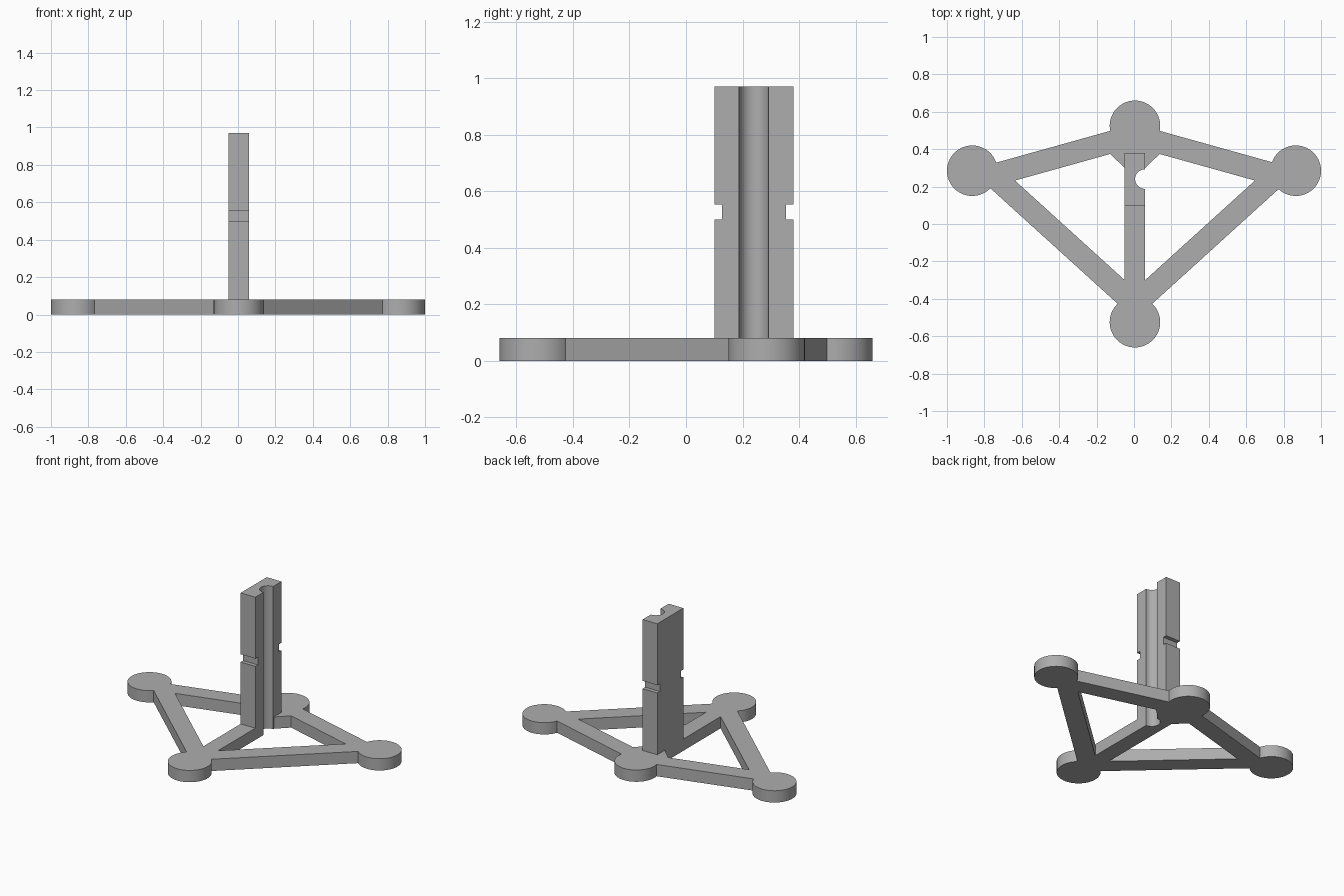
import bpy, bmesh, math
from mathutils import Vector

if "Cube" in bpy.data.objects:
    bpy.data.objects.remove(bpy.data.objects["Cube"])

BASE_H, POST_H, MID = 0.08, 0.97, 0.005
RIB_L, RIB_R = -0.05, 0.06

grey = bpy.data.materials.new("plain grey")
grey.use_nodes = True
grey.diffuse_color = (0.42, 0.42, 0.42, 1)
grey.node_tree.nodes["Principled BSDF"].inputs["Base Color"].default_value = (0.42, 0.42, 0.42, 1)


def prism(name, outline, z0, z1):
    """Extrude a flat outline from z0 to z1."""
    bm = bmesh.new()
    face = bm.faces.new([bm.verts.new((x, y, z0)) for x, y in outline])
    top = bmesh.ops.extrude_face_region(bm, geom=[face])["geom"]
    bmesh.ops.translate(bm, vec=(0, 0, z1 - z0),
                        verts=[v for v in top if isinstance(v, bmesh.types.BMVert)])
    bmesh.ops.recalc_face_normals(bm, faces=bm.faces)
    mesh = bpy.data.meshes.new(name)
    bm.to_mesh(mesh)
    bm.free()
    mesh.materials.append(grey)
    obj = bpy.data.objects.new(name, mesh)
    bpy.context.collection.objects.link(obj)
    return obj


def box(name, x0, x1, y0, y1, z0, z1):
    return prism(name, [(x0, y0), (x1, y0), (x1, y1), (x0, y1)], z0, z1)


def round_bar(name, x, y, r, z0, z1, n=64):
    ring = [2 * math.pi * i / n for i in range(n)]
    return prism(name, [(x + r * math.cos(a), y + r * math.sin(a)) for a in ring], z0, z1)


def strut(name, a, b, width):
    a, b = Vector(a), Vector(b)
    d = (b - a).normalized() * width / 2
    side = Vector((-d.y, d.x))
    return prism(name, [a - side, b - side, b + side, a + side], 0, BASE_H)


def combine(target, other, operation):
    mod = target.modifiers.new(operation.lower(), "BOOLEAN")
    mod.operation, mod.solver, mod.object = operation, "EXACT", other
    bpy.context.view_layer.objects.active = target
    bpy.ops.object.modifier_apply(modifier=mod.name)
    bpy.data.objects.remove(other)


# Round feet
stand = round_bar("post_stand", MID, -0.525, 0.135, 0, BASE_H)
parts = [round_bar("back_foot", MID, 0.525, 0.135, 0, BASE_H)]
for s in (-1, 1):
    parts.append(round_bar("side_foot", s * 0.865, 0.285, 0.135, 0, BASE_H))
    # Struts from each side foot to the back and front feet
    parts.append(strut("back_strut", (MID + s * 0.85, 0.236), (MID, 0.473), 0.119))
    parts.append(strut("front_strut", (MID + s * 0.81, 0.305), (MID, -0.43), 0.119))

# Gusset under the post, centre rib and upright post
parts.append(prism("gusset", [(-0.13, 0.377), (RIB_L, 0.3), (RIB_R, 0.3), (0.14, 0.377),
                              (0.1, 0.48), (-0.09, 0.48)], 0, BASE_H))
parts.append(box("centre_rib", RIB_L, RIB_R, -0.5, 0.38, 0, BASE_H))
parts.append(box("post", RIB_L, RIB_R, 0.1, 0.38, 0, POST_H))
for part in parts:
    combine(stand, part, "UNION")

# Lengthwise round groove, and a tie notch at the front and back of the post
cutters = [round_bar("groove_cutter", 0.058, 0.24, 0.052, -0.1, 1.1)]
for y0, y1 in ((0.0, 0.127), (0.353, 0.5)):
    cutters.append(box("notch_cutter", -0.2, 0.2, y0, y1, 0.5, 0.553))
for cutter in cutters:
    combine(stand, cutter, "DIFFERENCE")

# Merge flush faces
bm = bmesh.new()
bm.from_mesh(stand.data)
bmesh.ops.remove_doubles(bm, verts=bm.verts, dist=0.0002)
bmesh.ops.dissolve_limit(bm, angle_limit=math.radians(0.5), verts=bm.verts, edges=bm.edges)
bm.to_mesh(stand.data)
bm.free()

bpy.ops.object.select_all(action="DESELECT")
stand.select_set(True)
bpy.context.view_layer.objects.active = stand
bpy.ops.object.shade_smooth_by_angle(angle=math.radians(30))
